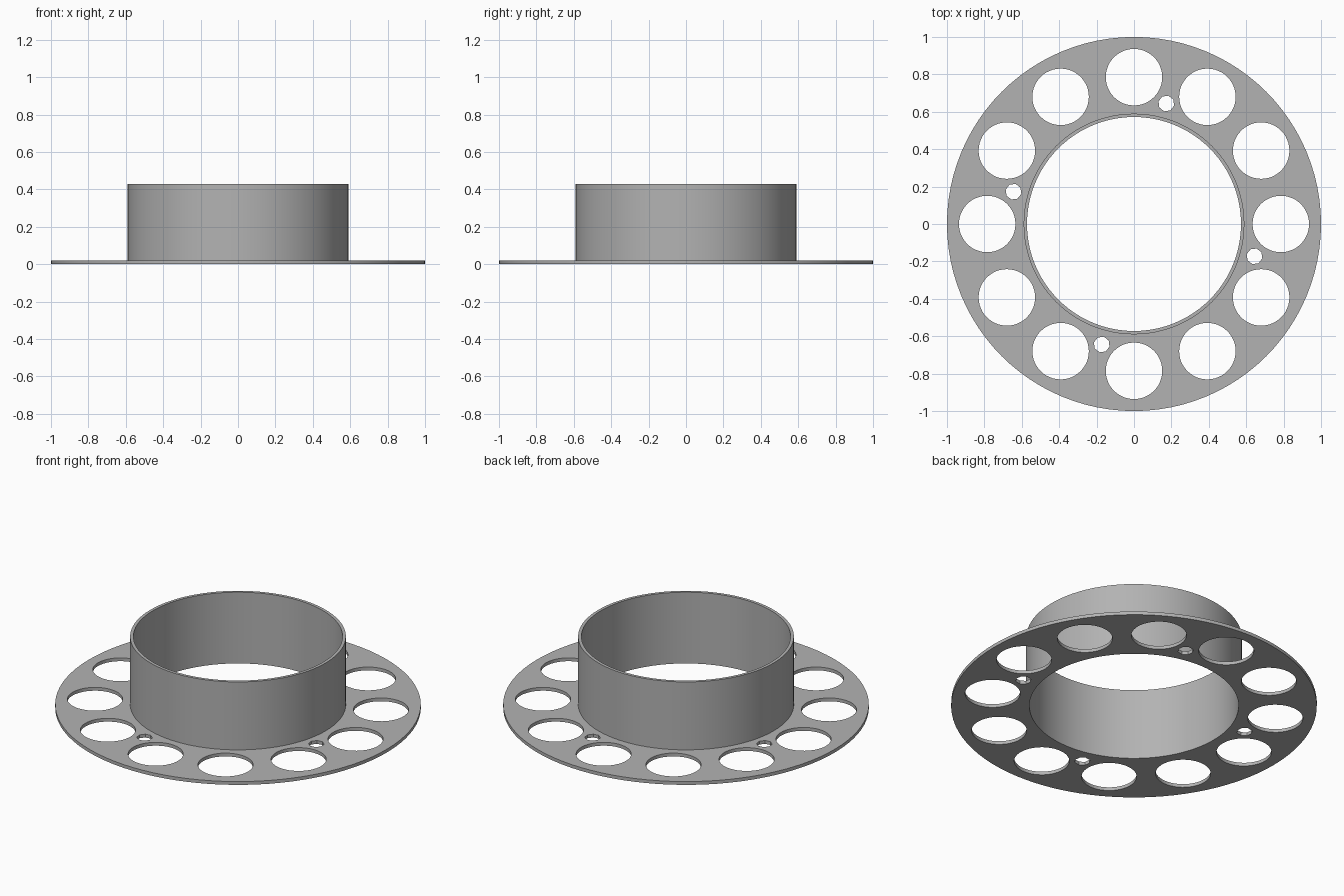
import bpy
import bmesh
from math import radians, pi
from mathutils import Matrix

if "Cube" in bpy.data.objects:
    bpy.data.objects.remove(bpy.data.objects["Cube"], do_unlink=True)

OUTER, SLEEVE, BORE = 1.0, 0.59, 0.572
PLATE, HEIGHT = 0.02, 0.43

grey = bpy.data.materials.new("plain grey")
grey.use_nodes = True
colour = (0.45, 0.45, 0.45, 1)
grey.diffuse_color = colour
grey.node_tree.nodes["Principled BSDF"].inputs["Base Color"].default_value = colour


def make_object(name, bm):
    bmesh.ops.recalc_face_normals(bm, faces=bm.faces)
    mesh = bpy.data.meshes.new(name)
    bm.to_mesh(mesh)
    bm.free()
    mesh.materials.append(grey)
    obj = bpy.data.objects.new(name, mesh)
    bpy.context.collection.objects.link(obj)
    return obj


def add_punches(bm, count, start, distance, radius, sides):
    """Ring of upright cylinders that pass through the plate."""
    for i in range(count):
        turn = Matrix.Rotation(radians(start) + 2 * pi * i / count, 4, "Z")
        place = turn @ Matrix.Translation((distance, 0, PLATE / 2))
        bmesh.ops.create_cone(bm, cap_ends=True, segments=sides, radius1=radius,
                              radius2=radius, depth=PLATE * 4, matrix=place)


# Flange and sleeve, turned from one L-shaped profile
bm = bmesh.new()
profile = [(BORE, 0), (OUTER, 0), (OUTER, PLATE),
           (SLEEVE, PLATE), (SLEEVE, HEIGHT), (BORE, HEIGHT)]
verts = [bm.verts.new((r, 0, z)) for r, z in profile]
edges = [bm.edges.new((verts[i - 1], verts[i])) for i in range(len(verts))]
bmesh.ops.spin(bm, geom=verts + edges, cent=(0, 0, 0), axis=(0, 0, 1),
               angle=2 * pi, steps=96, use_merge=True)
bmesh.ops.remove_doubles(bm, verts=bm.verts, dist=0.0001)
body = make_object("flanged_sleeve", bm)

# Large lightening holes and small screw holes
bm = bmesh.new()
add_punches(bm, 12, 0, 0.785, 0.151, 48)
add_punches(bm, 4, 75, 0.667, 0.043, 8)
punches = make_object("hole_punches", bm)
punches.hide_render = True

cut = body.modifiers.new("holes", "BOOLEAN")
cut.operation = "DIFFERENCE"
cut.solver = "EXACT"
cut.object = punches

bpy.ops.object.select_all(action="DESELECT")
body.select_set(True)
bpy.context.view_layer.objects.active = body
bpy.ops.object.modifier_apply(modifier=cut.name)
bpy.data.objects.remove(punches, do_unlink=True)
bpy.ops.object.shade_smooth_by_angle(angle=radians(30))
